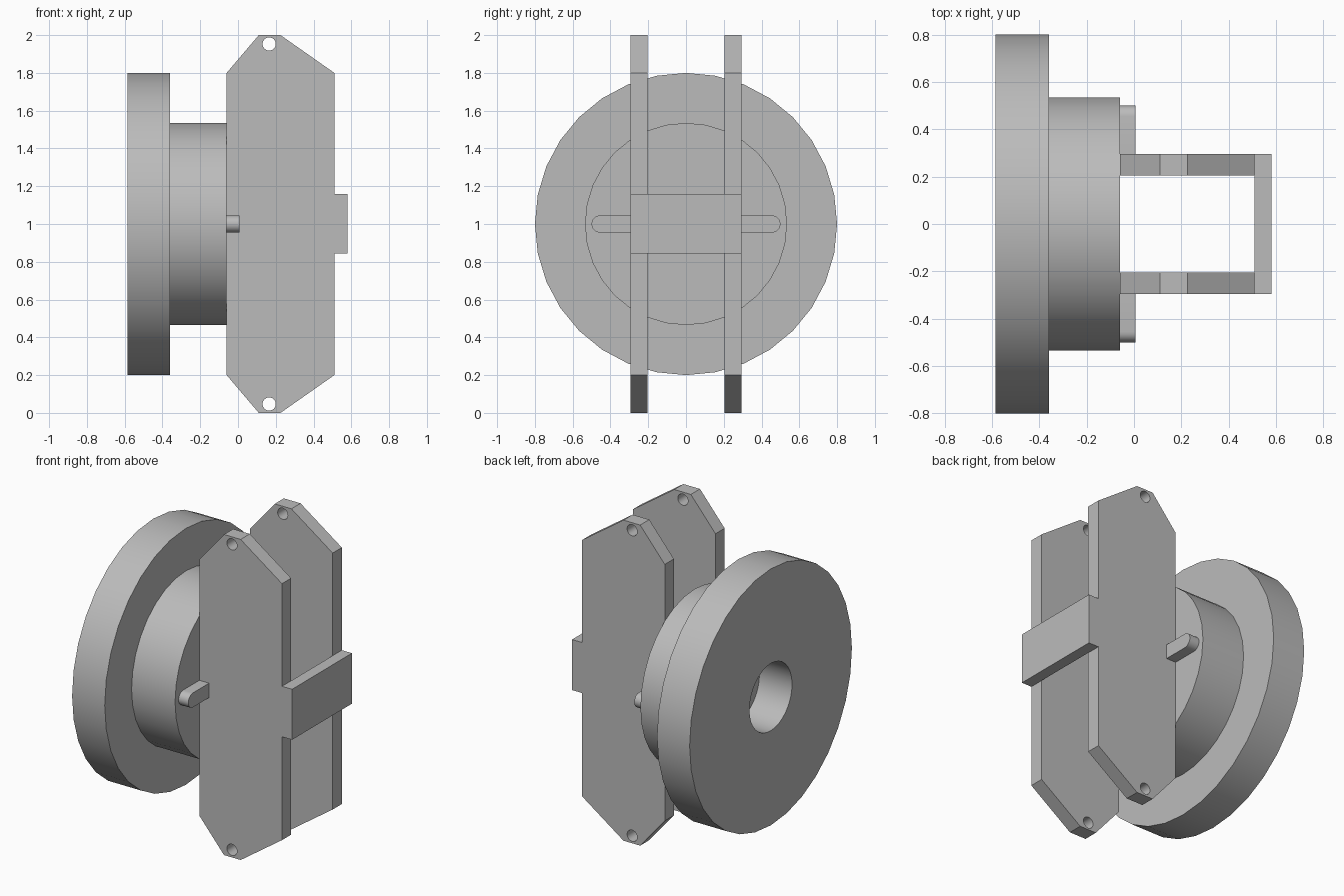
import bpy
from math import sin, cos, pi, radians
from mathutils import Matrix

cube = bpy.data.objects.get("Cube")
if cube:
    bpy.data.objects.remove(cube, do_unlink=True)

grey = bpy.data.materials.new("plain grey")
grey.use_nodes = True
colour = (0.5, 0.5, 0.5, 1)
grey.diffuse_color = colour
grey.node_tree.nodes["Principled BSDF"].inputs["Base Color"].default_value = colour

# Profile planes: along x (profile in y, z) and along y (profile in x, z)
ALONG_X = Matrix(((0, 0, 1, 0), (1, 0, 0, 0), (0, 1, 0, 0), (0, 0, 0, 1)))
ALONG_Y = Matrix(((1, 0, 0, 0), (0, 0, -1, 0), (0, 1, 0, 0), (0, 0, 0, 1)))


def arc(u, v, r, n=32, start=0.0, sweep=2 * pi, closed=True):
    steps = n if closed else n + 1
    return [(u + r * cos(start + sweep * i / n), v + r * sin(start + sweep * i / n))
            for i in range(steps)]


def extrude(name, loops, low, high, axes):
    """Filled outline (first loop) with holes (other loops), extruded between low and high."""
    curve = bpy.data.curves.new(name, "CURVE")
    curve.dimensions = "2D"
    curve.fill_mode = "BOTH"
    curve.extrude = (high - low) / 2
    for loop in loops:
        spline = curve.splines.new("POLY")
        spline.points.add(len(loop) - 1)
        for point, (u, v) in zip(spline.points, loop):
            point.co = (u, v, 0, 1)
        spline.use_cyclic_u = True
    ob = bpy.data.objects.new(name, curve)
    bpy.context.collection.objects.link(ob)
    shift = axes.to_3x3().col[2] * ((low + high) / 2)
    ob.matrix_world = Matrix.Translation(shift) @ axes
    bpy.ops.object.select_all(action="DESELECT")
    ob.select_set(True)
    bpy.context.view_layer.objects.active = ob
    bpy.ops.object.convert(target="MESH")
    ob = bpy.context.object
    bpy.ops.object.mode_set(mode="EDIT")
    bpy.ops.mesh.select_all(action="SELECT")
    bpy.ops.mesh.remove_doubles(threshold=0.0005)
    bpy.ops.mesh.normals_make_consistent(inside=False)
    bpy.ops.object.mode_set(mode="OBJECT")
    ob.data.materials.clear()
    ob.data.materials.append(grey)
    bpy.ops.object.shade_smooth_by_angle(angle=radians(30))
    return ob


# Wheel: wide flange with a bore, and a solid hub
extrude("flange", [arc(0, 1, 0.8), arc(0, 1, 0.21)], -0.585, -0.36, ALONG_X)
extrude("hub", [arc(0, 1, 0.535)], -0.36, -0.06, ALONG_X)

# Side plates with a fixing hole at each end
upper = [(0.51, 1.8), (0.225, 2), (0.11, 2), (-0.06, 1.8)]
outline = upper + [(x, 2 - z) for x, z in reversed(upper)]
holes = [arc(0.165, z, 0.035, 24) for z in (0.047, 1.953)]
for side, low in (("front", 0.205), ("back", -0.295)):
    extrude(side + "_plate", [outline] + holes, low, low + 0.09, ALONG_Y)

# Round-ended pins beside the plates
for side, s in (("back", 1), ("front", -1)):
    tip = arc(0.455, 1, 0.045, 12, -pi / 2, pi, closed=False)
    pin = [(0.295, 0.955)] + tip + [(0.295, 1.045)]
    extrude(side + "_pin", [[(s * y, z) for y, z in pin]], -0.06, 0.007, ALONG_X)

# Bridge joining the plates
bridge = [(-0.295, 0.845), (0.295, 0.845), (0.295, 1.16), (-0.295, 1.16)]
extrude("bridge", [bridge], 0.51, 0.58, ALONG_X)
